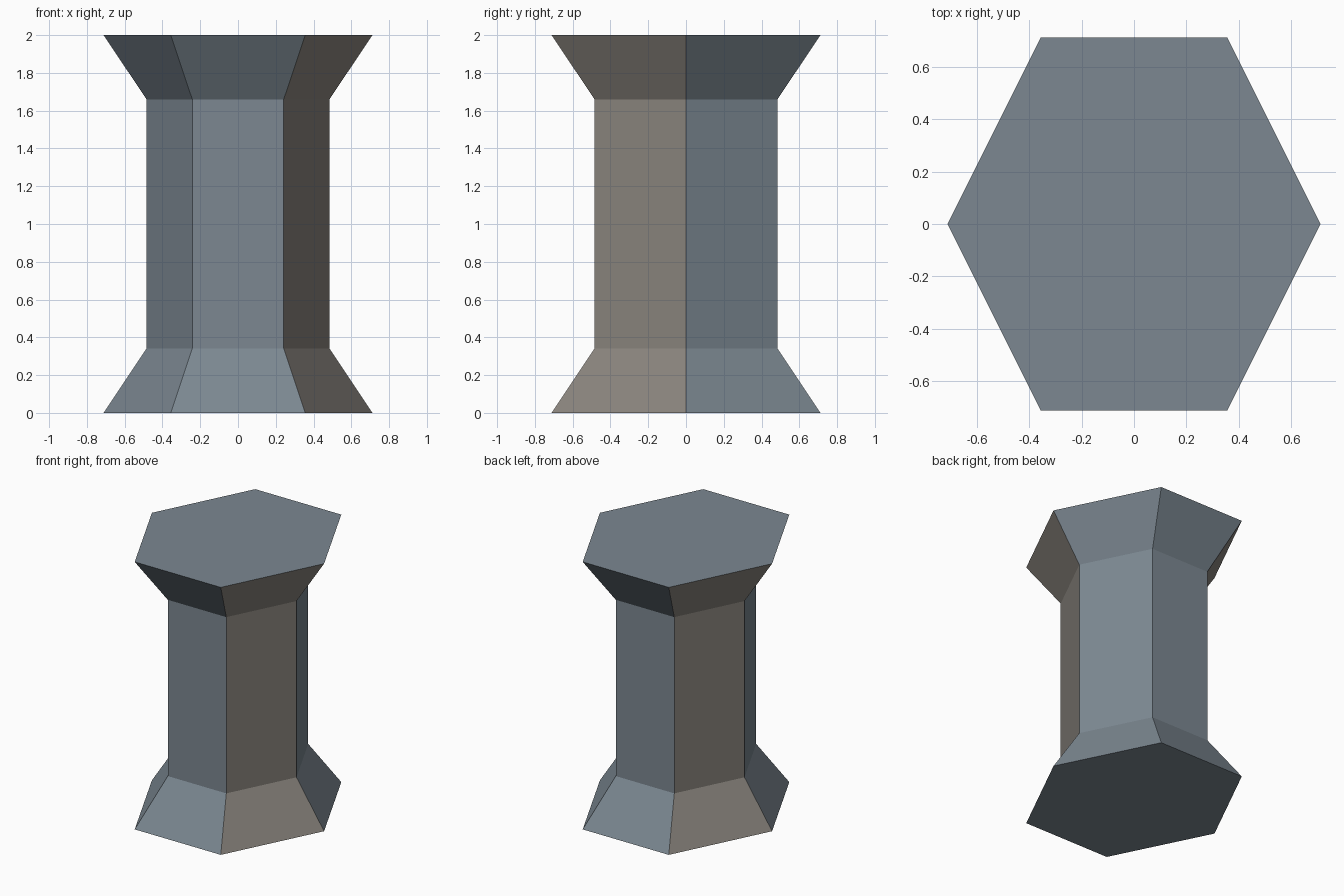
import bpy, bmesh

if "Cube" in bpy.data.objects:
    bpy.data.objects.remove(bpy.data.objects["Cube"])

# Stretched hexagon outline: as deep as it is wide
HEXAGON = [(1, 0), (0.5, 1), (-0.5, 1), (-1, 0), (-0.5, -1), (0.5, -1)]
# Pillar profile: (half width, height)
PROFILE = [(0.712, 0.0), (0.484, 0.342), (0.484, 1.66), (0.712, 2.0)]


def material(name, color):
    mat = bpy.data.materials.new(name)
    mat.diffuse_color = (*color, 1)
    mat.use_nodes = True
    mat.node_tree.nodes["Principled BSDF"].inputs["Base Color"].default_value = mat.diffuse_color
    return mat


def loft(name, outline, profile, materials):
    bm = bmesh.new()
    rings = [[bm.verts.new((x * r, y * r, z)) for x, y in outline] for r, z in profile]
    n = len(outline)
    for low, high in zip(rings, rings[1:]):
        for i in range(n):
            j = (i + 1) % n
            face = bm.faces.new((low[i], low[j], high[j], high[i]))
            # Warm stone on two opposite sides, slate elsewhere
            face.material_index = 1 if i in (2, 5) else 0
    # Flat bottom and top
    bm.faces.new(rings[0][::-1])
    bm.faces.new(rings[-1])
    bmesh.ops.recalc_face_normals(bm, faces=bm.faces)
    mesh = bpy.data.meshes.new(name)
    for mat in materials:
        mesh.materials.append(mat)
    bm.to_mesh(mesh)
    bm.free()
    obj = bpy.data.objects.new(name, mesh)
    bpy.context.collection.objects.link(obj)
    return obj


slate = material("slate", (0.20, 0.245, 0.285))
warm_stone = material("warm_stone", (0.25, 0.23, 0.205))

# Flared base, straight shaft and flared capital in one solid
loft("pillar", HEXAGON, PROFILE, [slate, warm_stone])
